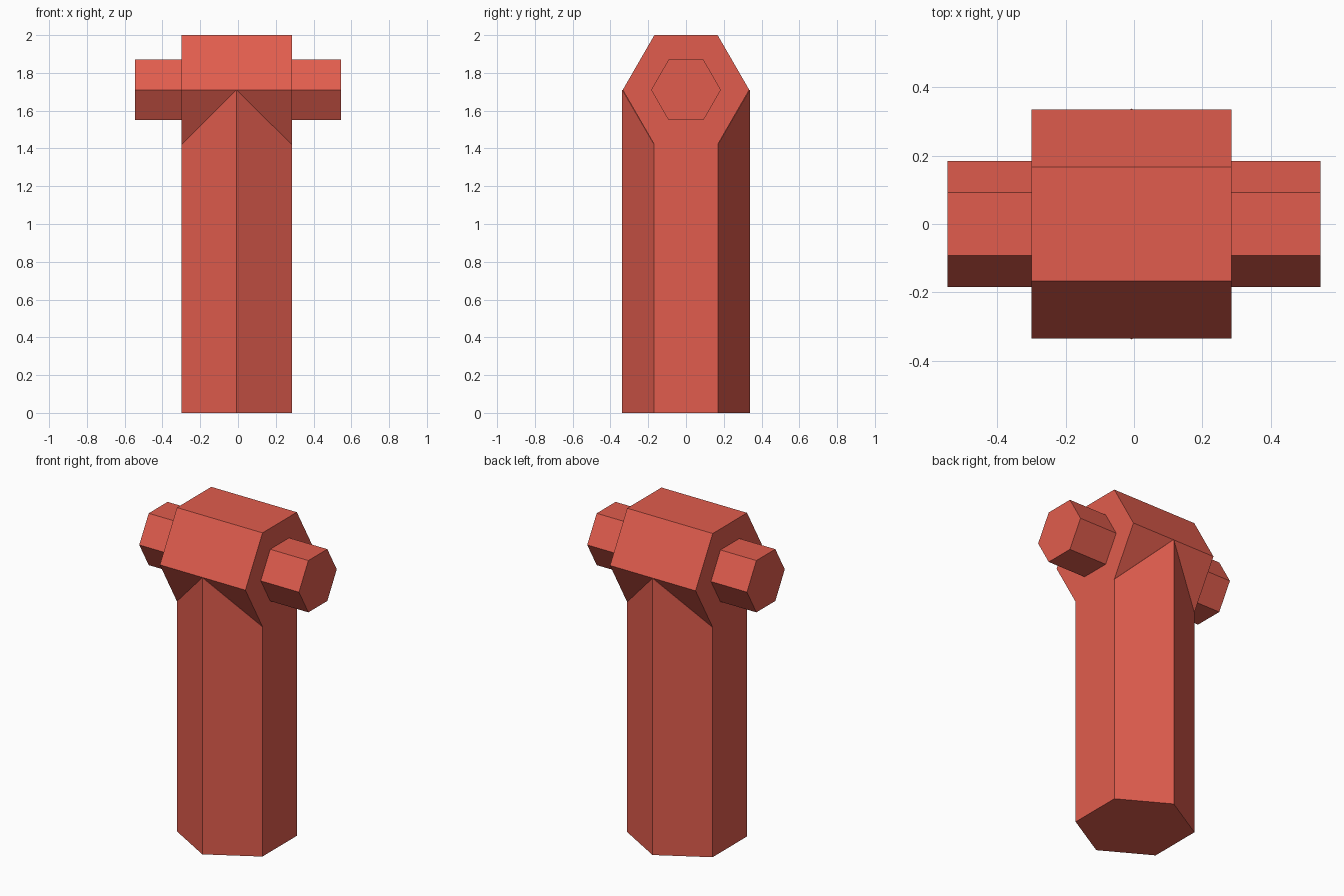
import bpy, bmesh, math

if "Cube" in bpy.data.objects:
    bpy.data.objects.remove(bpy.data.objects["Cube"])

red = bpy.data.materials.new("brick red")
red.diffuse_color = (0.75, 0.108, 0.075, 1)
red.use_nodes = True
red.node_tree.nodes["Principled BSDF"].inputs["Base Color"].default_value = red.diffuse_color

ROOT3 = math.sqrt(3)
CX, HALF = -0.0075, 0.2925      # post centre and half width in x
AXLE_Z = 1.71


def hex_prism(name, radius, place, lo, hi, adjust=None):
    """Hexagonal prism; place(u, v, w) maps corner (u, v) and length w to xyz."""
    bm = bmesh.new()
    rings = []
    for w in (lo, hi):
        rings.append([bm.verts.new(place(radius * math.cos(math.pi * i / 3),
                                         radius * math.sin(math.pi * i / 3), w))
                      for i in range(6)])
    bottom, top = rings
    for i in range(6):
        j = (i + 1) % 6
        bm.faces.new((bottom[i], bottom[j], top[j], top[i]))
    bm.faces.new(bottom[::-1])
    cap = bm.faces.new(top)
    if adjust:
        adjust(bm, top, cap)
    bmesh.ops.recalc_face_normals(bm, faces=bm.faces)
    mesh = bpy.data.meshes.new(name)
    bm.to_mesh(mesh)
    bm.free()
    mesh.materials.append(red)
    obj = bpy.data.objects.new(name, mesh)
    bpy.context.collection.objects.link(obj)
    return obj


def along_x(u, v, w):
    return (w, u, AXLE_Z + v)


def along_z(u, v, w):
    return (CX + v, u, w)


R = HALF * 2 / ROOT3


def mitre(bm, top, cap):
    # drop the side corners so the post meets the underside of the head
    for i in (1, 2, 4, 5):
        top[i].co.z = AXLE_Z - 0.29
    bmesh.utils.face_split(cap, top[0], top[3])


# Upright post, mitred into the head
hex_prism("post", R, along_z, 0, AXLE_Z, mitre)
# Crosswise head block
hex_prism("head", 0.29 * 2 / ROOT3, along_x, CX - HALF, CX + HALF)
# Thin pin passing through the head
hex_prism("cross_pin", 0.16 * 2 / ROOT3, along_x, -0.546, 0.546)
